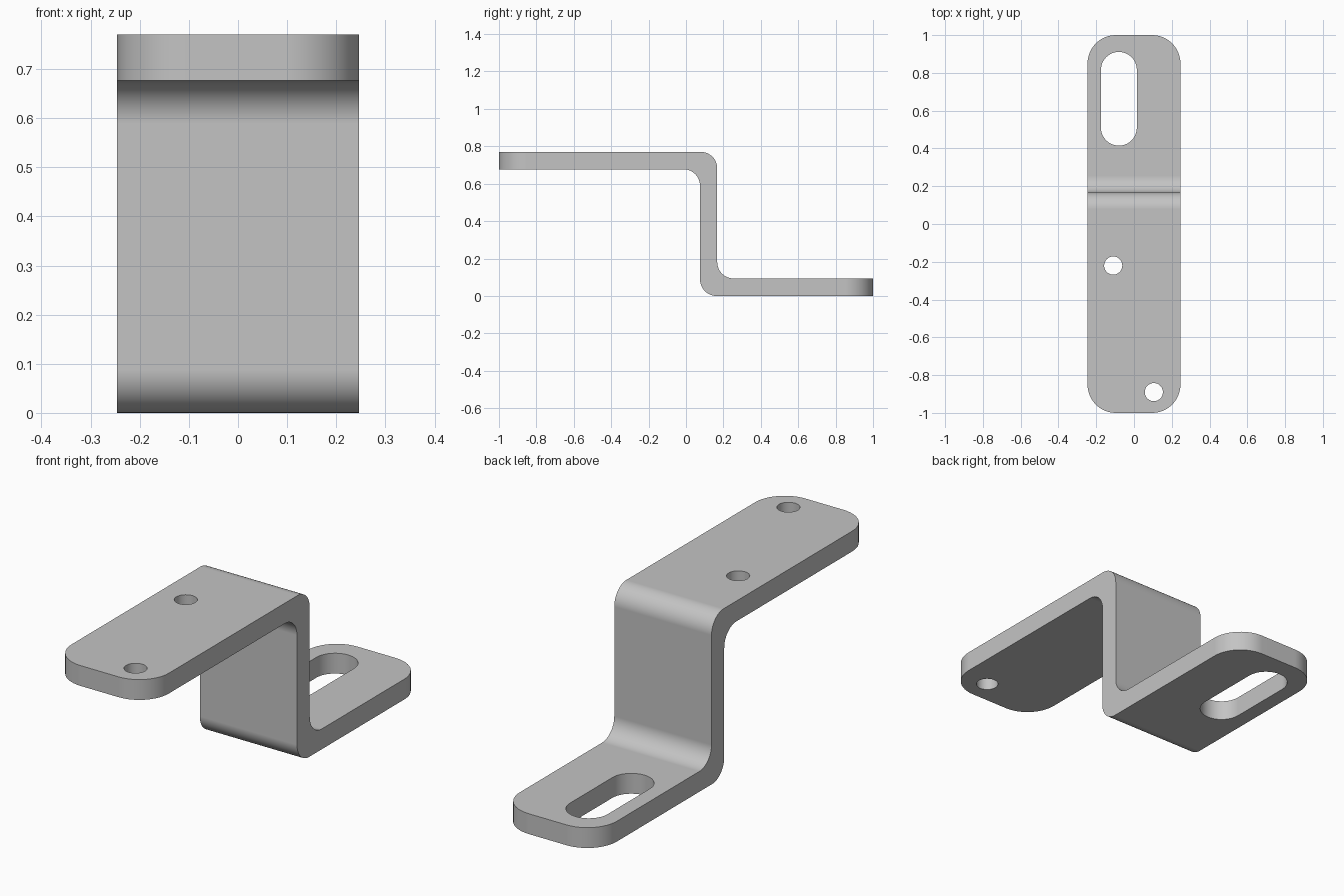
import bpy, bmesh, math
from mathutils import Vector

if "Cube" in bpy.data.objects:
    bpy.data.objects.remove(bpy.data.objects["Cube"], do_unlink=True)

HALF_W, HEIGHT, THICK = 0.246, 0.77, 0.093
WEB_FRONT, WEB_BACK = 0.075, 0.167
BEND, CORNER = 0.088, 0.15


def rounded(points, steps=12):
    """Outline from (a, b, radius) corners, each replaced by a tangent arc."""
    out = []
    for i, (a, b, r) in enumerate(points):
        p = Vector((a, b))
        if r == 0:
            out.append(p)
            continue
        u = (Vector(points[i - 1][:2]) - p).normalized()
        v = (Vector(points[(i + 1) % len(points)][:2]) - p).normalized()
        centre = p + (u + v) * r          # all corners are square
        for k in range(steps + 1):
            t = k / steps * math.pi / 2
            out.append(centre - v * r * math.cos(t) - u * r * math.sin(t))
    # drop doubled points where two arcs meet
    return [q for i, q in enumerate(out) if (q - out[i - 1]).length > 1e-4]


def prism(name, outline, place, sweep):
    bm = bmesh.new()
    face = bm.faces.new([bm.verts.new(place(*q)) for q in outline])
    res = bmesh.ops.extrude_face_region(bm, geom=[face])
    verts = [e for e in res["geom"] if isinstance(e, bmesh.types.BMVert)]
    bmesh.ops.translate(bm, verts=verts, vec=sweep)
    bmesh.ops.recalc_face_normals(bm, faces=bm.faces)
    mesh = bpy.data.meshes.new(name)
    bm.to_mesh(mesh)
    bm.free()
    ob = bpy.data.objects.new(name, mesh)
    bpy.context.collection.objects.link(ob)
    return ob


def plan_cutter(name, x, y, hx, hy, r):
    corners = [(x - hx, y - hy, r), (x + hx, y - hy, r),
               (x + hx, y + hy, r), (x - hx, y + hy, r)]
    ob = prism(name, rounded(corners), lambda a, b: (a, b, -0.2), (0, 0, 1.2))
    ob.hide_render = True
    return ob


# Bent strip: side profile swept across the width
profile = rounded([
    (-1.1, HEIGHT, 0), (-1.1, HEIGHT - THICK, 0),
    (WEB_FRONT, HEIGHT - THICK, BEND), (WEB_FRONT, 0, BEND),
    (1.1, 0, 0), (1.1, THICK, 0),
    (WEB_BACK, THICK, BEND), (WEB_BACK, HEIGHT, BEND)])
bracket = prism("bracket", profile, lambda a, b: (-HALF_W - 0.1, a, b),
                (2 * HALF_W + 0.2, 0, 0))

# Rounded plan shape, slot and two bolt holes
cuts = [
    ("INTERSECT", plan_cutter("plan_shape", 0, 0, HALF_W, 1, CORNER)),
    ("DIFFERENCE", plan_cutter("slot", -0.08, 0.663, 0.095, 0.248, 0.095)),
    ("DIFFERENCE", plan_cutter("inner_hole", -0.11, -0.22, 0.048, 0.048, 0.048)),
    ("DIFFERENCE", plan_cutter("outer_hole", 0.105, -0.89, 0.048, 0.048, 0.048))]

bpy.ops.object.select_all(action="DESELECT")
bpy.context.view_layer.objects.active = bracket
bracket.select_set(True)
for operation, cutter in cuts:
    mod = bracket.modifiers.new(cutter.name, "BOOLEAN")
    mod.operation, mod.object, mod.solver = operation, cutter, "EXACT"
    bpy.ops.object.modifier_apply(modifier=mod.name)
    bpy.data.objects.remove(cutter, do_unlink=True)

# Smooth bends with crisp edges
bpy.ops.object.shade_smooth_by_angle(angle=math.radians(30))
weighted = bracket.modifiers.new("weighted_normals", "WEIGHTED_NORMAL")
weighted.keep_sharp = True

# Plain grey metal
grey = bpy.data.materials.new("grey metal")
grey.use_nodes = True
colour = (0.55, 0.55, 0.55, 1)
grey.diffuse_color = colour
grey.node_tree.nodes["Principled BSDF"].inputs["Base Color"].default_value = colour
bracket.data.materials.clear()
bracket.data.materials.append(grey)
